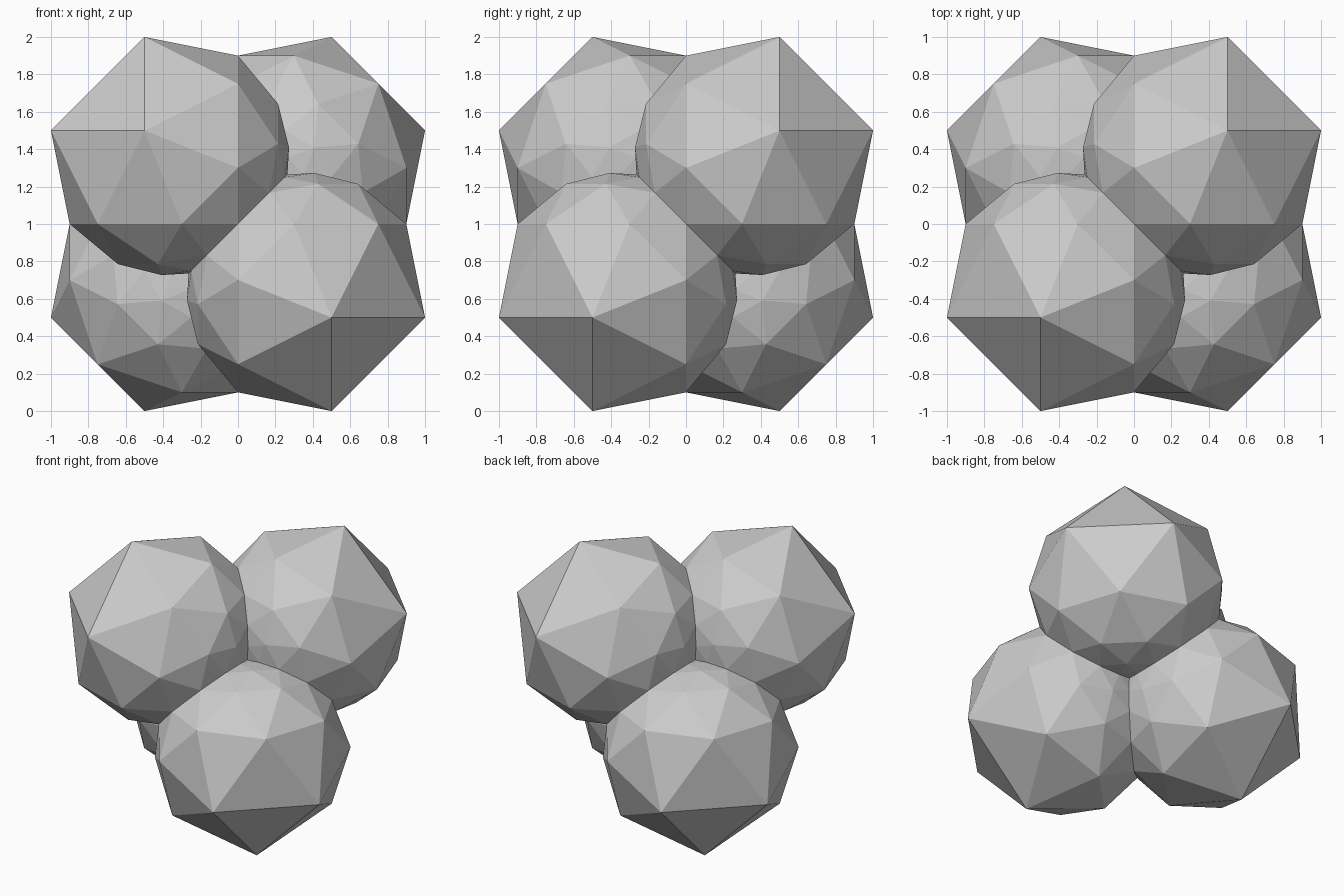
import bpy
import bmesh
from mathutils import Vector

default_cube = bpy.data.objects.get("Cube")
if default_cube:
    bpy.data.objects.remove(default_cube)

STEPS = 8          # divisions along each edge of the tetrahedron
REACH = 4 / 3      # corner coordinate of the tetrahedron
CENTRE = Vector((0, 0, 1))


def make_material(name, colour):
    mat = bpy.data.materials.new(name)
    mat.use_nodes = True
    mat.diffuse_color = colour
    mat.node_tree.nodes["Principled BSDF"].inputs["Base Color"].default_value = colour
    return mat


def invert(point):
    """Turn a point inside out through the unit sphere."""
    return point / point.length_squared


def add_lobe(bm, a, b, c):
    """Grid one tetrahedron side into triangles and invert it into a ball."""
    grid = {}
    for i in range(STEPS + 1):
        for j in range(STEPS + 1 - i):
            flat = (a * i + b * j + c * (STEPS - i - j)) / STEPS
            grid[i, j] = bm.verts.new(invert(flat))
    for i in range(STEPS):
        for j in range(STEPS - i):
            bm.faces.new((grid[i, j], grid[i + 1, j], grid[i, j + 1]))
            if i + j < STEPS - 1:
                bm.faces.new((grid[i + 1, j], grid[i + 1, j + 1], grid[i, j + 1]))


# Four faceted balls, one from each side of the tetrahedron
corners = [Vector(s) * REACH for s in ((-1, 1, 1), (1, -1, 1), (1, 1, -1), (-1, -1, -1))]
bm = bmesh.new()
for skipped in corners:
    add_lobe(bm, *[corner for corner in corners if corner is not skipped])

# Join the balls along their creases, then face everything outward
bmesh.ops.remove_doubles(bm, verts=bm.verts, dist=0.0001)
bm.normal_update()
for face in bm.faces:
    if face.normal.dot(face.calc_center_median()) < 0:
        face.normal_flip()
bmesh.ops.translate(bm, verts=bm.verts, vec=CENTRE)

mesh = bpy.data.meshes.new("four_lobed_solid")
bm.to_mesh(mesh)
bm.free()
mesh.materials.append(make_material("light grey", (0.6, 0.6, 0.6, 1)))
solid = bpy.data.objects.new("four_lobed_solid", mesh)
bpy.context.collection.objects.link(solid)
